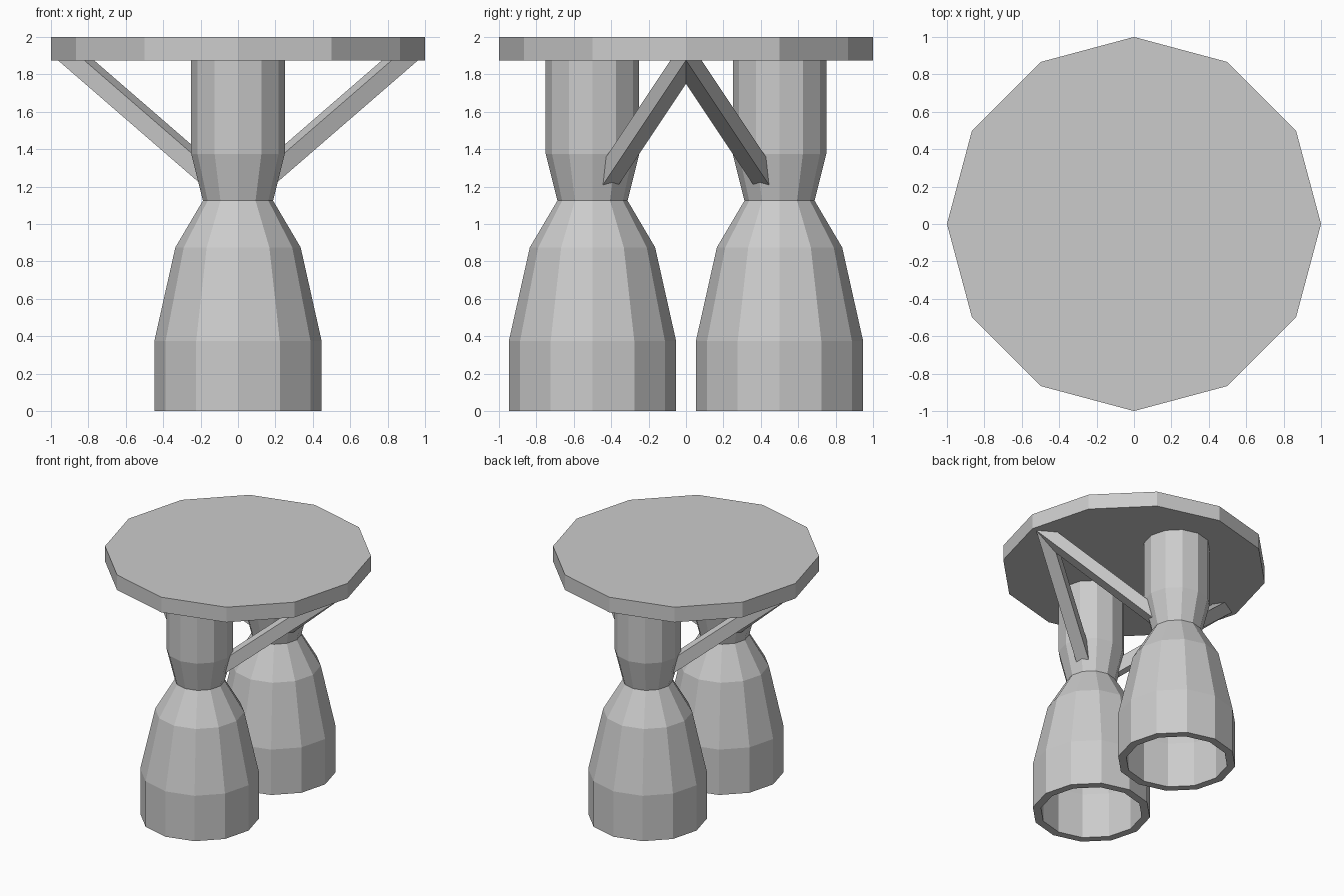
import bpy, bmesh
from math import pi, cos, sin
from mathutils import Vector, Matrix

if "Cube" in bpy.data.objects:
    bpy.data.objects.remove(bpy.data.objects["Cube"])

SIDES = 12


def finish(name, bm):
    bmesh.ops.recalc_face_normals(bm, faces=bm.faces)
    mesh = bpy.data.meshes.new(name)
    bm.to_mesh(mesh)
    bm.free()
    ob = bpy.data.objects.new(name, mesh)
    bpy.context.collection.objects.link(ob)
    return ob


def lathe(name, profile, centre):
    """Closed low-poly turned shape from (radius, height) points."""
    bm = bmesh.new()
    rings = [[bm.verts.new((centre[0] + r * cos(2 * pi * i / SIDES),
                            centre[1] + r * sin(2 * pi * i / SIDES), z))
              for i in range(SIDES)] for r, z in profile]
    for a, b in zip(rings, rings[1:]):
        for i in range(SIDES):
            j = (i + 1) % SIDES
            bm.faces.new((a[i], a[j], b[j], b[i]))
    bm.faces.new(rings[0])
    bm.faces.new(rings[-1])
    return finish(name, bm)


def strut(name, sx, sy):
    """Square bar from the plate rim to the nozzle throat, mitred at y = 0."""
    top, low = Vector((0.866, 0, 1.875)), Vector((0, 0.5, 1.125))
    axis = (top - low).normalized()
    view = Vector((1, 0, 0))
    u = (view - axis * view.dot(axis)).normalized()   # one bar edge faces sideways
    v = axis.cross(u)
    bm = bmesh.new()
    ends = []
    for p in (low + axis * 0.12, top + axis * 0.25):
        ends.append([bm.verts.new(p + d * 0.0695) for d in (u, v, -u, -v)])
    for i in range(4):
        j = (i + 1) % 4
        bm.faces.new((ends[0][i], ends[0][j], ends[1][j], ends[1][i]))
    bm.faces.new(ends[0])
    bm.faces.new(ends[1])
    for co, no in (((0, 0, 1.88), (0, 0, 1)), ((0, 0, 0), (0, -1, 0))):
        bmesh.ops.bisect_plane(bm, geom=bm.verts[:] + bm.edges[:] + bm.faces[:],
                               plane_co=co, plane_no=no, clear_outer=True)
    bmesh.ops.transform(bm, matrix=Matrix.Diagonal((sx, sy, 1, 1)), verts=bm.verts)
    return finish(name, bm)


# Round mounting plate
lathe("mounting_plate", [(1, 1.875), (1, 2)], (0, 0))

# Hollow nozzles: inner wall, rim, outer bell, throat and upper chamber
nozzle = [(0.125, 1.1), (0.275, 0.875), (0.385, 0.375), (0.385, 0),
          (0.447, 0), (0.447, 0.375), (0.335, 0.875), (0.1875, 1.125),
          (0.25, 1.375), (0.25, 1.88)]
for side, y in (("front", -0.5), ("back", 0.5)):
    lathe(side + "_nozzle", nozzle, (0, y))

# Four diagonal struts
for sx, xn in ((-1, "left"), (1, "right")):
    for sy, yn in ((-1, "front"), (1, "back")):
        strut(f"{yn}_{xn}_strut", sx, sy)
